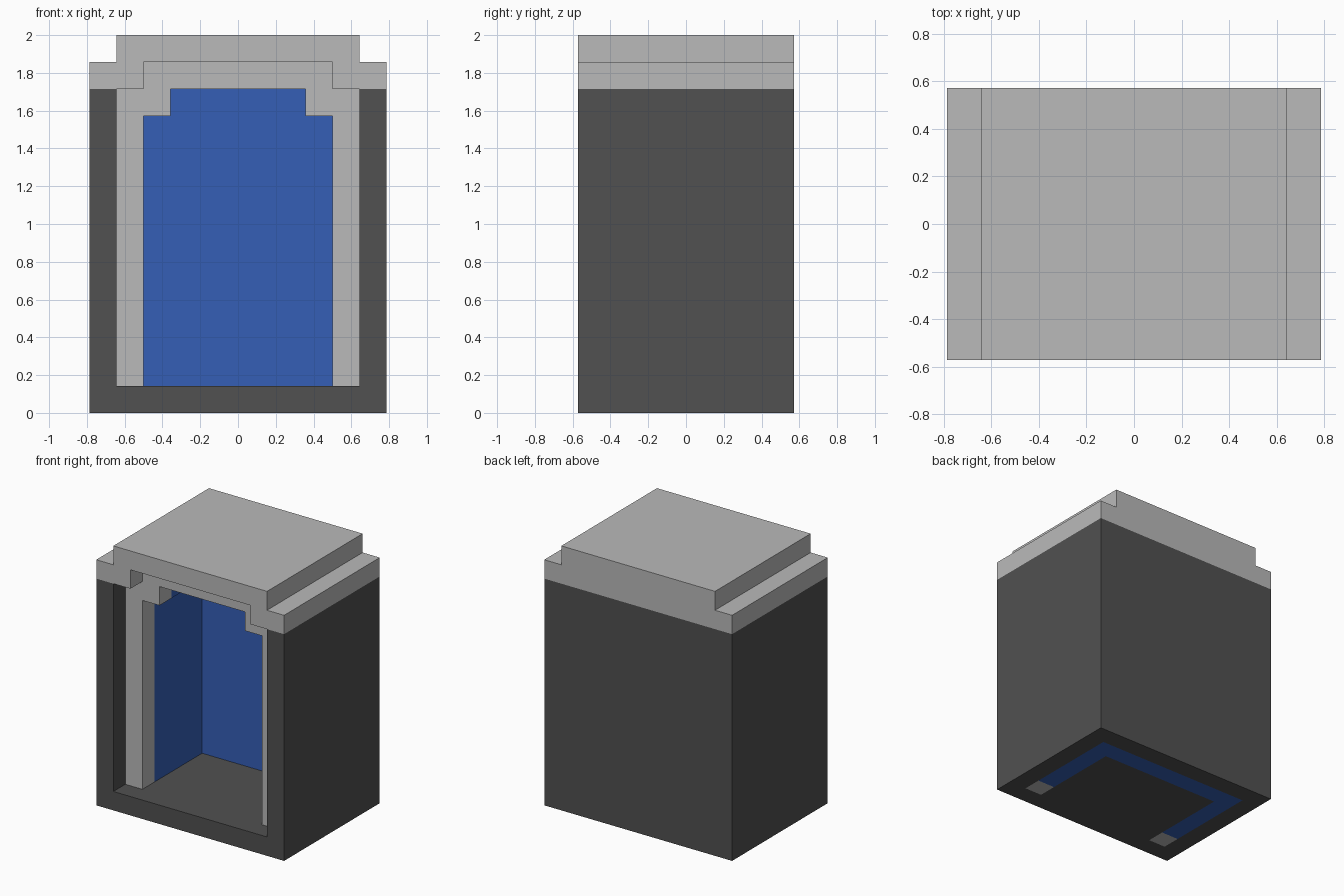
import bpy, bmesh
from mathutils import Vector

cube = bpy.data.objects.get("Cube")
if cube:
    bpy.data.objects.remove(cube, do_unlink=True)

U = 1 / 7  # one module; the model is 11 x 8 x 14 modules


def material(name, rgb):
    m = bpy.data.materials.new(name)
    m.use_nodes = True
    m.diffuse_color = (*rgb, 1)
    bsdf = m.node_tree.nodes["Principled BSDF"]
    bsdf.inputs["Base Color"].default_value = (*rgb, 1)
    bsdf.inputs["Roughness"].default_value = 0.8
    return m


light = material("light grey", (0.49, 0.49, 0.49))
dark = material("dark grey", (0.082, 0.082, 0.082))
blue = material("blue", (0.035, 0.114, 0.469))


def prism(name, mat, profile, lo, hi, axis):
    """Extrude a profile in modules: (x, z) along 'y' or (x, y) along 'z'."""
    def place(a, b, c):
        return Vector((a, c, b) if axis == "y" else (a, b, c)) * U
    bm = bmesh.new()
    face = bm.faces.new([bm.verts.new(place(a, b, lo)) for a, b in profile])
    new = bmesh.ops.extrude_face_region(bm, geom=[face])["geom"]
    verts = [v for v in new if isinstance(v, bmesh.types.BMVert)]
    offset = place(0, 0, hi) - place(0, 0, lo)
    bmesh.ops.translate(bm, verts=verts, vec=offset)
    bmesh.ops.recalc_face_normals(bm, faces=bm.faces)
    mesh = bpy.data.meshes.new(name)
    bm.to_mesh(mesh)
    bm.free()
    mesh.materials.append(mat)
    ob = bpy.data.objects.new(name, mesh)
    bpy.context.collection.objects.link(ob)
    return ob


def mirrored(half):
    """Close a half profile (right side) with its mirror image."""
    return half + [(-x, b) for x, b in reversed(half)]


# Outer casing: two sides and a back in one U-shaped plan
prism("casing", dark,
      mirrored([(5.5, 4), (5.5, -4), (4.5, -4), (4.5, 3)]), 0, 12, "z")

# Floor: full width at the threshold, narrower between the liner walls
prism("floor", dark,
      mirrored([(4.5, -4), (4.5, -3), (3.5, -3), (3.5, 2)]), 0, 1, "z")

# Stepped roof with a stepped underside, closed at the back
prism("roof", light,
      mirrored([(4.5, 14), (4.5, 13), (5.5, 13), (5.5, 12), (3.5, 12), (3.5, 13)]),
      -4, 4, "y")
prism("roof_back", light, mirrored([(3.5, 13), (3.5, 12)]), 3, 4, "y")

# Stepped arch: door frame in front, blue liner behind it, then the back panel
outer = [(4.5, 0), (4.5, 12), (3.5, 12), (3.5, 13)]
inner = [(2.5, 12), (2.5, 11), (3.5, 11), (3.5, 0)]
arch = outer + [(-x, z) for x, z in reversed(outer)]
arch += [(-x, z) for x, z in reversed(inner)] + inner
prism("door_frame", light, arch, -3, -2, "y")
prism("liner", blue, arch, -2, 2, "y")
prism("back_panel", blue, mirrored(outer), 2, 3, "y")
